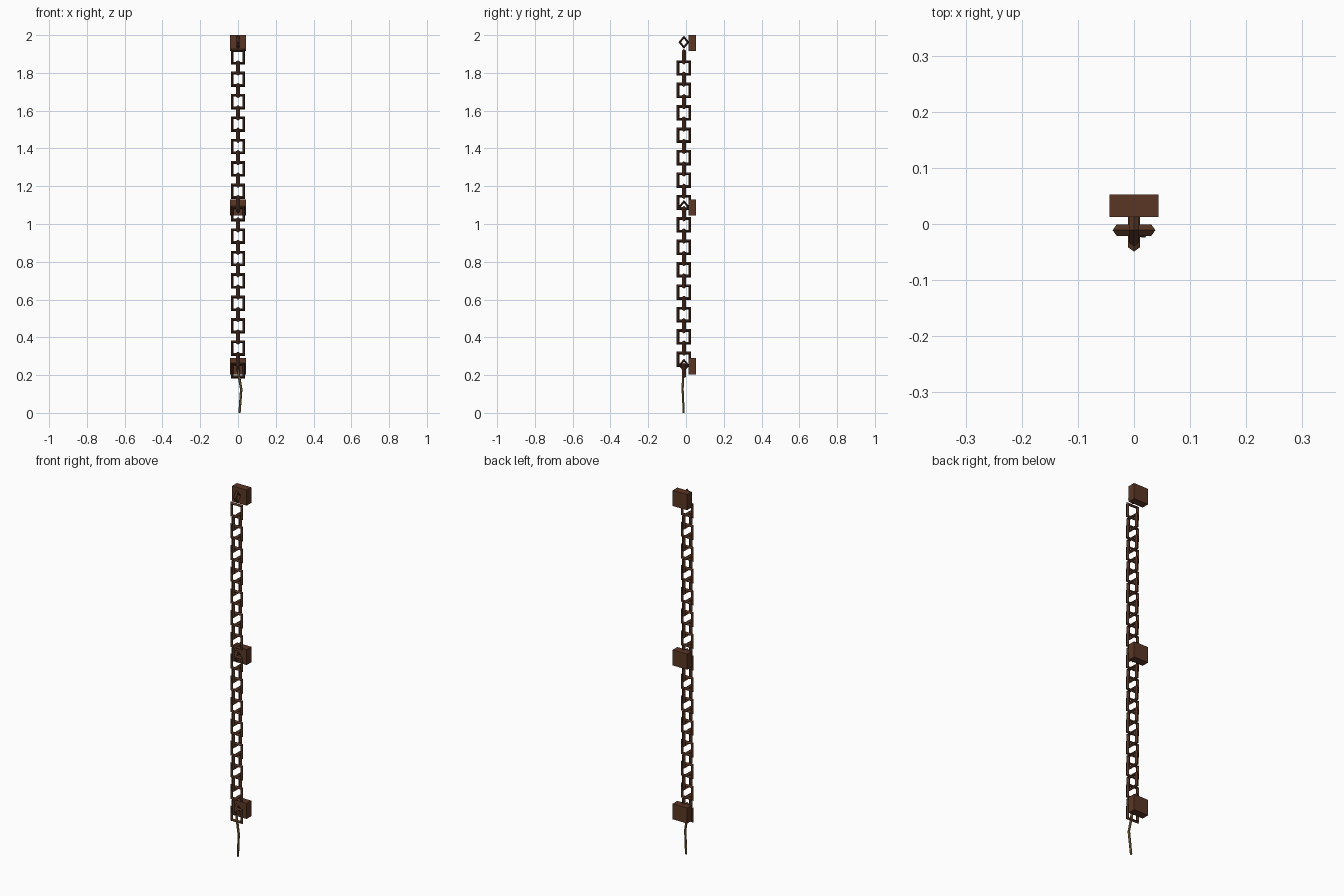
import bpy, math
from mathutils import Vector

if "Cube" in bpy.data.objects:
    bpy.data.objects.remove(bpy.data.objects["Cube"])


def mat(name, col):
    m = bpy.data.materials.new(name)
    m.diffuse_color = (*col, 1)
    m.use_nodes = True
    m.node_tree.nodes["Principled BSDF"].inputs["Base Color"].default_value = m.diffuse_color
    return m


WOOD = mat("brown block", (0.105, 0.037, 0.018))
RUST = mat("rusty iron", (0.082, 0.031, 0.015))
ROPE = mat("straw rope", (0.23, 0.155, 0.06))
CY = -0.011  # chain axis in y


def add_mesh(name, verts, faces, material):
    me = bpy.data.meshes.new(name)
    me.from_pydata(verts, [], faces)
    me.materials.append(material)
    ob = bpy.data.objects.new(name, me)
    bpy.context.collection.objects.link(ob)
    return ob


def ring(name, z, side, start, rw, rh, tw, th, depth):
    """Four-sided ring with a diamond section; side=True lies in the yz plane."""
    verts, faces = [], []
    for i in range(4):
        a = start + i * math.pi / 2
        for j in range(4):
            b = j * math.pi / 2
            u = math.cos(a) * (rw + tw * math.cos(b))
            v = math.sin(a) * (rh + th * math.cos(b))
            w = depth * math.sin(b)
            verts.append((w, CY + u, z + v) if side else (u, CY - w, z + v))
            n, k = (i + 1) % 4, (j + 1) % 4
            faces.append((i * 4 + j, n * 4 + j, n * 4 + k, i * 4 + k))
    return add_mesh(name, verts, faces, RUST)


# Chain links, alternately facing front and side
S = math.sqrt(2)
for i in range(29):
    ring(f"chain_link_{i + 1}", 1.885 - 0.05932 * i, i % 2 == 1, math.pi / 4,
         0.0307 * S, 0.0335 * S, 0.0073 * S, 0.0073 * S, 0.0103)

# Mounting blocks, each with a diamond staple
for i, z in enumerate((1.9575, 1.087, 0.247)):
    bpy.ops.mesh.primitive_cube_add(size=1, location=(0, 0.0325, z))
    ob = bpy.context.object
    ob.name = f"mount_block_{i + 1}"
    ob.scale = (0.087, 0.04, 0.085)
    ob.data.materials.append(WOOD)
    ring(f"staple_{i + 1}", z + 0.005, True, 0, 0.022, 0.027, 0.007, 0.008, 0.009)

# Pull rope hanging from the last link
path = [(0.0, -0.012, 0.26), (0.004, -0.015, 0.2), (0.017, -0.018, 0.125), (0.008, -0.012, 0.0)]
radii = (0.007, 0.007, 0.0065, 0.006)
verts, faces = [], []
N = 6
for r, p in zip(radii, path):
    for j in range(N):
        a = j * 2 * math.pi / N
        verts.append(Vector(p) + Vector((r * math.cos(a), r * math.sin(a), 0)))
for i in range(len(path) - 1):
    for j in range(N):
        k = (j + 1) % N
        faces.append((i * N + j, i * N + k, (i + 1) * N + k, (i + 1) * N + j)[::-1])
last = (len(path) - 1) * N
faces += [tuple(range(N)), tuple(range(last + N - 1, last - 1, -1))]
add_mesh("pull_rope", verts, faces, ROPE)
